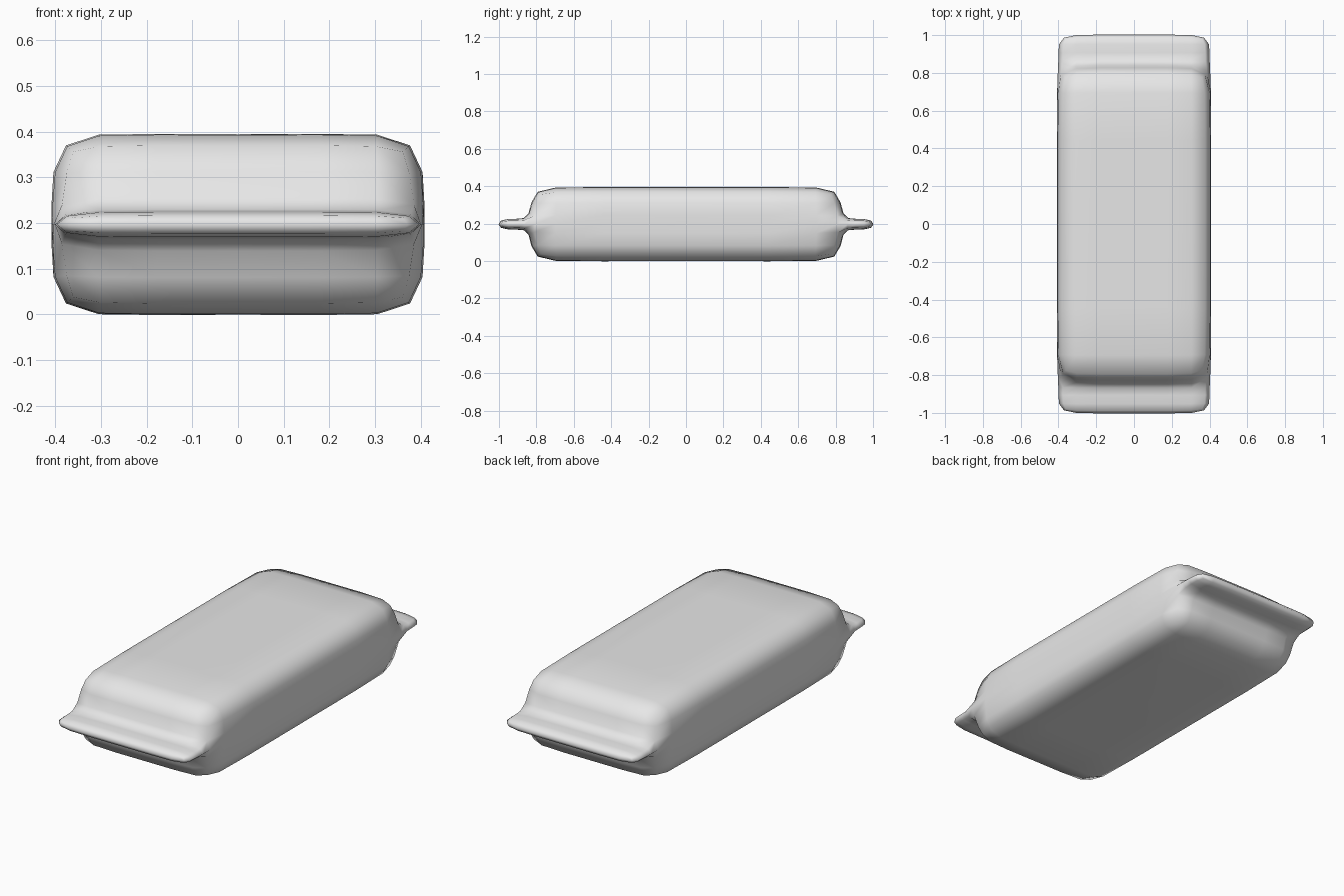
import bpy
import bmesh

if "Cube" in bpy.data.objects:
    bpy.data.objects.remove(bpy.data.objects["Cube"])

# Cage levels: body block plus thin crimped flanges, smoothed by subdivision
XS = [-0.408, -0.22, 0.22, 0.408]
YS = [-1.007, -0.90, -0.83, -0.61, 0.61, 0.83, 0.90, 1.007]
ZS = [-0.203, -0.029, 0.029, 0.203]
MID_Z = 0.197


def filled(i, j, k):
    """Body fills the middle cells; flanges only the thin centre layer."""
    if not (0 <= i < 3 and 0 <= j < 7 and 0 <= k < 3):
        return False
    return 2 <= j <= 4 or k == 1


bm = bmesh.new()
cache = {}


def vert(i, j, k):
    if (i, j, k) not in cache:
        z = ZS[k]
        # flat panels sit slightly inside the rim
        if k in (0, 3) and i in (1, 2) and j in (3, 4):
            z *= 0.966
        cache[(i, j, k)] = bm.verts.new((XS[i], YS[j], z + MID_Z))
    return cache[(i, j, k)]


# Outer skin of the filled cells
for i in range(3):
    for j in range(7):
        for k in range(3):
            if not filled(i, j, k):
                continue
            for axis in range(3):
                for side in (0, 1):
                    n = [i, j, k]
                    n[axis] += 1 if side else -1
                    if filled(*n):
                        continue
                    u, w = (axis + 1) % 3, (axis + 2) % 3
                    corners = []
                    for a, b in ((0, 0), (1, 0), (1, 1), (0, 1)):
                        c = [i, j, k]
                        c[axis] += side
                        c[u] += a
                        c[w] += b
                        corners.append(vert(*c))
                    bm.faces.new(corners if side else corners[::-1])

bmesh.ops.recalc_face_normals(bm, faces=bm.faces)
for f in bm.faces:
    f.smooth = True
mesh = bpy.data.meshes.new("wrapped_bar")
bm.to_mesh(mesh)
bm.free()

# Wrapped bar object
bar = bpy.data.objects.new("wrapped_bar", mesh)
bpy.context.collection.objects.link(bar)
sub = bar.modifiers.new("smooth", 'SUBSURF')
sub.levels = sub.render_levels = 1

mat = bpy.data.materials.new("light_grey")
mat.diffuse_color = (0.8, 0.8, 0.8, 1)
mat.use_nodes = True
mat.node_tree.nodes["Principled BSDF"].inputs["Base Color"].default_value = mat.diffuse_color
mesh.materials.append(mat)
